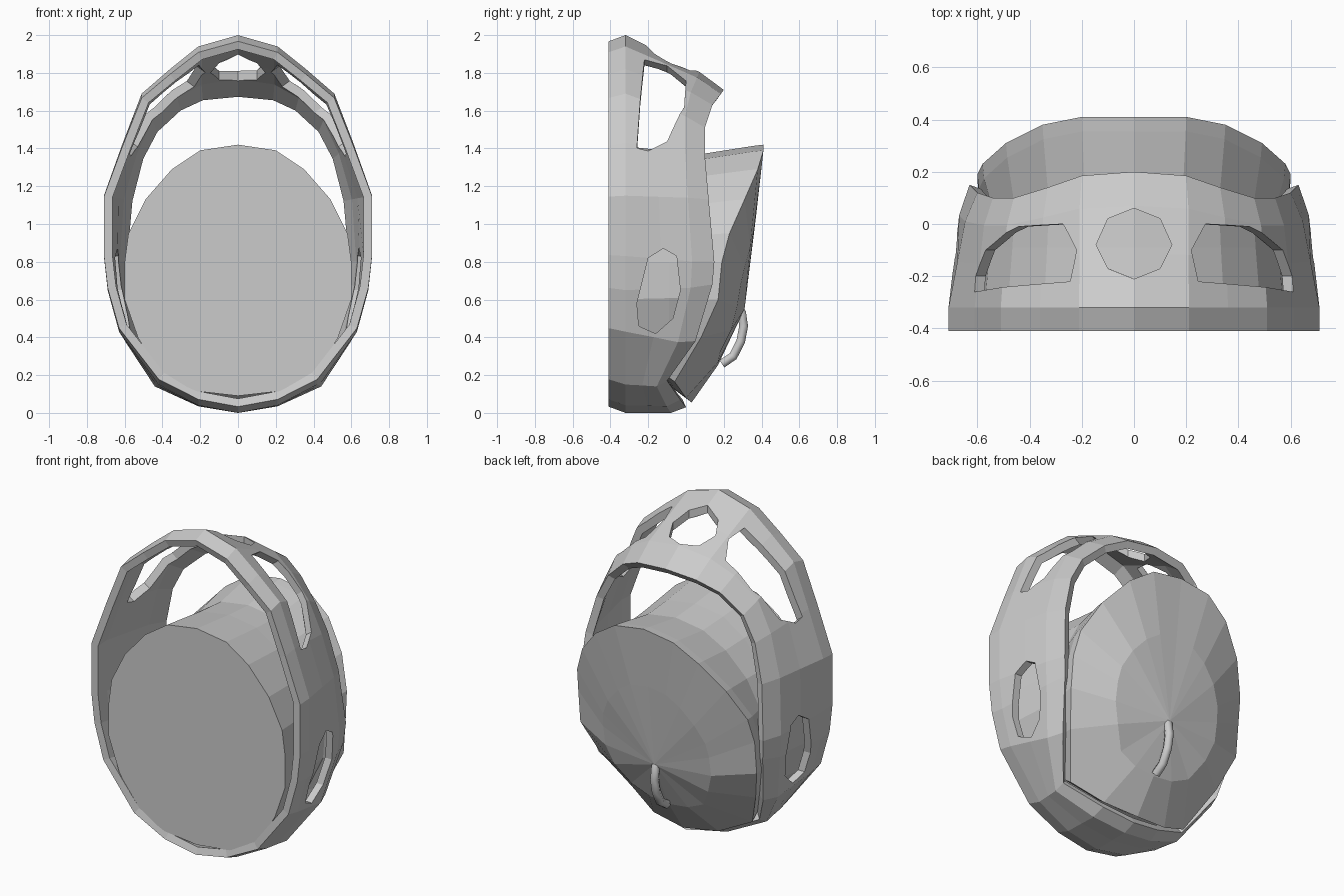
import bpy, bmesh
from mathutils import Vector

if "Cube" in bpy.data.objects:
    bpy.data.objects.remove(bpy.data.objects["Cube"])


def full(half):
    """Mirror a top-to-bottom half loop into a closed loop."""
    return half + [(-x, y, z) for x, y, z in half[-2:0:-1]]


def scaled(half, s, zc):
    return [(x * s, y, zc + (z - zc) * s) for x, y, z in half]


def loft(name, loops, first=None, last=None):
    """Skin closed loops; optionally close an end at a point (or 'flat')."""
    bm = bmesh.new()
    rings = [[bm.verts.new(p) for p in full(h)] for h in loops]
    n = len(rings[0])
    for a, b in zip(rings, rings[1:]):
        for i in range(n):
            j = (i + 1) % n
            bm.faces.new((a[i], b[i], b[j], a[j]))
    for cap, ring in ((first, rings[0]), (last, rings[-1])):
        if cap == 'flat':
            bm.faces.new(ring)
        elif cap:
            c = bm.verts.new(cap)
            for i in range(n):
                bm.faces.new((ring[i], ring[(i + 1) % n], c))
    bmesh.ops.recalc_face_normals(bm, faces=bm.faces[:])
    bm.normal_update()
    # make sure the walls face away from the middle
    if sum(f.normal.dot(f.calc_center_median() - Vector((0, 0, 0.9))) for f in bm.faces) < 0:
        bmesh.ops.reverse_faces(bm, faces=bm.faces[:])
    return finish(name, bm)


def finish(name, bm):
    me = bpy.data.meshes.new(name)
    bm.to_mesh(me)
    bm.free()
    ob = bpy.data.objects.new(name, me)
    bpy.context.collection.objects.link(ob)
    return ob


def apply(ob, mod):
    bpy.context.view_layer.objects.active = ob
    bpy.ops.object.modifier_apply(modifier=mod.name)


def cut(ob, pts, direction, back, front):
    """Cut a prism-shaped hole through ob."""
    d = Vector(direction).normalized()
    bm = bmesh.new()
    a = [bm.verts.new(Vector(p) - d * back) for p in pts]
    b = [bm.verts.new(Vector(p) + d * front) for p in pts]
    bm.faces.new(a)
    bm.faces.new(b)
    for i in range(len(pts)):
        j = (i + 1) % len(pts)
        bm.faces.new((a[i], a[j], b[j], b[i]))
    bmesh.ops.recalc_face_normals(bm, faces=bm.faces[:])
    cutter = finish("hole_cutter", bm)
    cutter.hide_render = True
    m = ob.modifiers.new("hole", 'BOOLEAN')
    m.operation, m.solver, m.object = 'DIFFERENCE', 'EXACT', cutter
    apply(ob, m)
    bpy.data.objects.remove(cutter)


# Outer shell: open band from the front rim to the wavy back edge
crown = [(x, -0.32, z) for x, z in (
    (0, 2), (.21, 1.94), (.36, 1.82), (.51, 1.69), (.61, 1.43), (.71, 1.15),
    (.71, .83), (.69, .65), (.63, .43), (.42, .15), (.21, .04), (0, 0))]
back_edge = [(0, .2, 1.71), (.2, .185, 1.69), (.33, .14, 1.63), (.46, .1, 1.51),
             (.54, .1, 1.36), (.6, .12, 1.13), (.63, .15, .8), (.62, .14, .68),
             (.56, .05, .38), (.43, -.1, .17), (.2, -.03, .07), (0, 0, .03)]
front_rim = [(x, -0.41, 1 + (z - 1) * .967) for x, y, z in crown]


def between(t, bulge):
    mid = [tuple(Vector(a).lerp(Vector(b), t)) for a, b in zip(crown, back_edge)]
    return [(x, y, max(z, 0)) for x, y, z in scaled(mid, bulge, 1)]


shell = loft("outer_shell", [front_rim, crown, between(.4, 1.015),
                             between(.75, 1.03), back_edge])
sol = shell.modifiers.new("thickness", 'SOLIDIFY')
sol.thickness, sol.offset = 0.045, -1
apply(shell, sol)

# Openings: shoulder windows, side slots and crown hole
window = [(.26, -.22, 1.88), (.25, -.1, 1.86), (.29, 0, 1.77), (.46, -.01, 1.63),
          (.56, -.1, 1.43), (.61, -.2, 1.39), (.62, -.26, 1.41)]
slot = [(.7, y, z) for y, z in (
    (-.12, .87), (-.05, .83), (-.03, .65), (-.07, .5),
    (-.16, .42), (-.25, .46), (-.26, .58), (-.2, .82))]
for s in (1, -1):
    cut(shell, [(s * x, y, z) for x, y, z in window], (s * .8, 0, .6), .2, .4)
    cut(shell, [(s * x, y, z) for x, y, z in slot], (s, 0, 0), .2, .2)
cut(shell, [(x, y, 1.88) for x, y in (
    (0, .06), (.1, .02), (.145, -.08), (.1, -.17), (0, -.21),
    (-.1, -.17), (-.145, -.08), (-.1, .02))], (0, 0, 1), .2, .3)

# Inner body: flat front disc, waisted wall, flared lip and domed back
disc = [(0, 1.42), (.2, 1.39), (.35, 1.29), (.49, 1.13), (.58, .95), (.6, .8),
        (.6, .6), (.53, .4), (.41, .2), (.22, .115), (0, .09)]
waist_y = (.1, .1, .08, .06, .05, .05, .03, -.03, -.15, -.1, -.08)
rim_y = (.41, .41, .38, .31, .23, .19, .17, .08, -.06, 0, .03)
dome_y = (.37, .37, .36, .34, .31, .29, .27, .24, .18, .17, .17)


def body_loop(ys, dz=0):
    return [(x, y, z - (dz if z < .3 else 0)) for (x, z), y in zip(disc, ys)]


lip = [(x, y - .055, z) for x, y, z in scaled(body_loop(rim_y), .99, .75)]
loft("inner_body",
     [body_loop([-.4] * 11),
      scaled(body_loop([-.09] * 8 + [-.25] * 3), .95, .75),
      scaled(body_loop(waist_y), .93, .75),
      lip,
      body_loop(rim_y, .035),
      scaled(body_loop(dome_y), .6, .5)],
     first='flat', last=(0, .31, .55))

# Curved grab handle on the back
cu = bpy.data.curves.new("back_handle", 'CURVE')
cu.dimensions = '3D'
cu.bevel_depth, cu.bevel_resolution, cu.use_fill_caps = 0.027, 1, True
path = [(.26, .58), (.295, .53), (.305, .46), (.29, .38), (.25, .3), (.19, .26)]
sp = cu.splines.new('POLY')
sp.points.add(len(path) - 1)
for p, (y, z) in zip(sp.points, path):
    p.co = (0, y, z, 1)
handle = bpy.data.objects.new("back_handle", cu)
bpy.context.collection.objects.link(handle)
bpy.context.view_layer.objects.active = handle
handle.select_set(True)
bpy.ops.object.convert(target='MESH')
